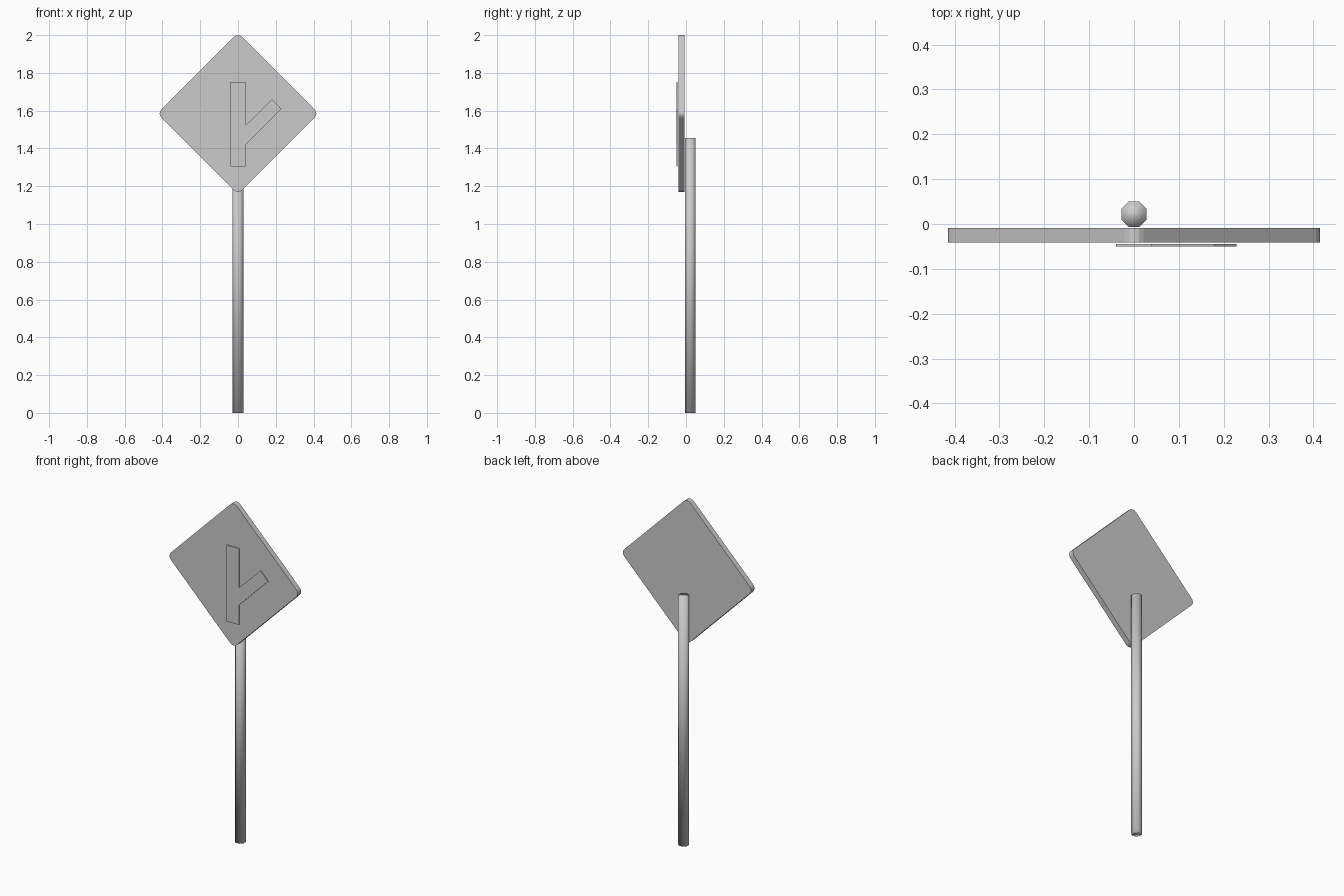
import bpy, bmesh
from math import radians, cos, sin

cube = bpy.data.objects.get("Cube")
if cube:
    bpy.data.objects.remove(cube, do_unlink=True)

# Single plain grey for every part
grey = bpy.data.materials.new("plain_grey")
grey.use_nodes = True
colour = (0.6, 0.6, 0.6, 1)
grey.diffuse_color = colour
grey.node_tree.nodes["Principled BSDF"].inputs["Base Color"].default_value = colour


def prism(name, outline, offset, depth, smooth=False):
    """Extrude a counter-clockwise 3D outline along the depth vector."""
    bm = bmesh.new()
    face = bm.faces.new([bm.verts.new([a + b for a, b in zip(p, offset)]) for p in outline])
    new = bmesh.ops.extrude_face_region(bm, geom=[face])["geom"]
    bmesh.ops.translate(bm, vec=depth, verts=[v for v in new if isinstance(v, bmesh.types.BMVert)])
    bmesh.ops.recalc_face_normals(bm, faces=bm.faces)
    for f in bm.faces:
        f.smooth = smooth
    mesh = bpy.data.meshes.new(name)
    bm.to_mesh(mesh)
    bm.free()
    mesh.materials.append(grey)
    obj = bpy.data.objects.new(name, mesh)
    bpy.context.collection.objects.link(obj)
    return obj


# Octagonal pole, softly shaded from end to end
POLE_R = 0.0305
octagon = [(POLE_R * cos(radians(a + 22.5)), POLE_R * sin(radians(a + 22.5)), 0)
           for a in range(0, 360, 45)]
prism("pole", octagon, (0, 0.022, 0), (0, 0, 1.455), smooth=True)

# Diamond panel with rounded corners
HALF, CORNER, STEPS = 0.415, 0.03, 4
diamond = []
for side in range(0, 360, 90):
    cx, cz = [(HALF - CORNER) * f(radians(side)) for f in (cos, sin)]
    for i in range(STEPS + 1):
        a = radians(side - 45 + 90 * i / STEPS)
        diamond.append((cx + CORNER * cos(a), 0, cz + CORNER * sin(a)))
prism("sign_panel", diamond, (0, -0.041, 1.585), (0, 0.032, 0))

# Raised side-road symbol: upright bar with a slanted branch
symbol = [(-0.04, 1.305), (0.04, 1.305), (0.04, 1.42), (0.229, 1.61),
          (0.18, 1.66), (0.04, 1.522), (0.04, 1.752), (-0.04, 1.752)]
prism("junction_symbol", [(x, 0, z) for x, z in symbol], (0, -0.05, 0), (0, 0.005, 0))
